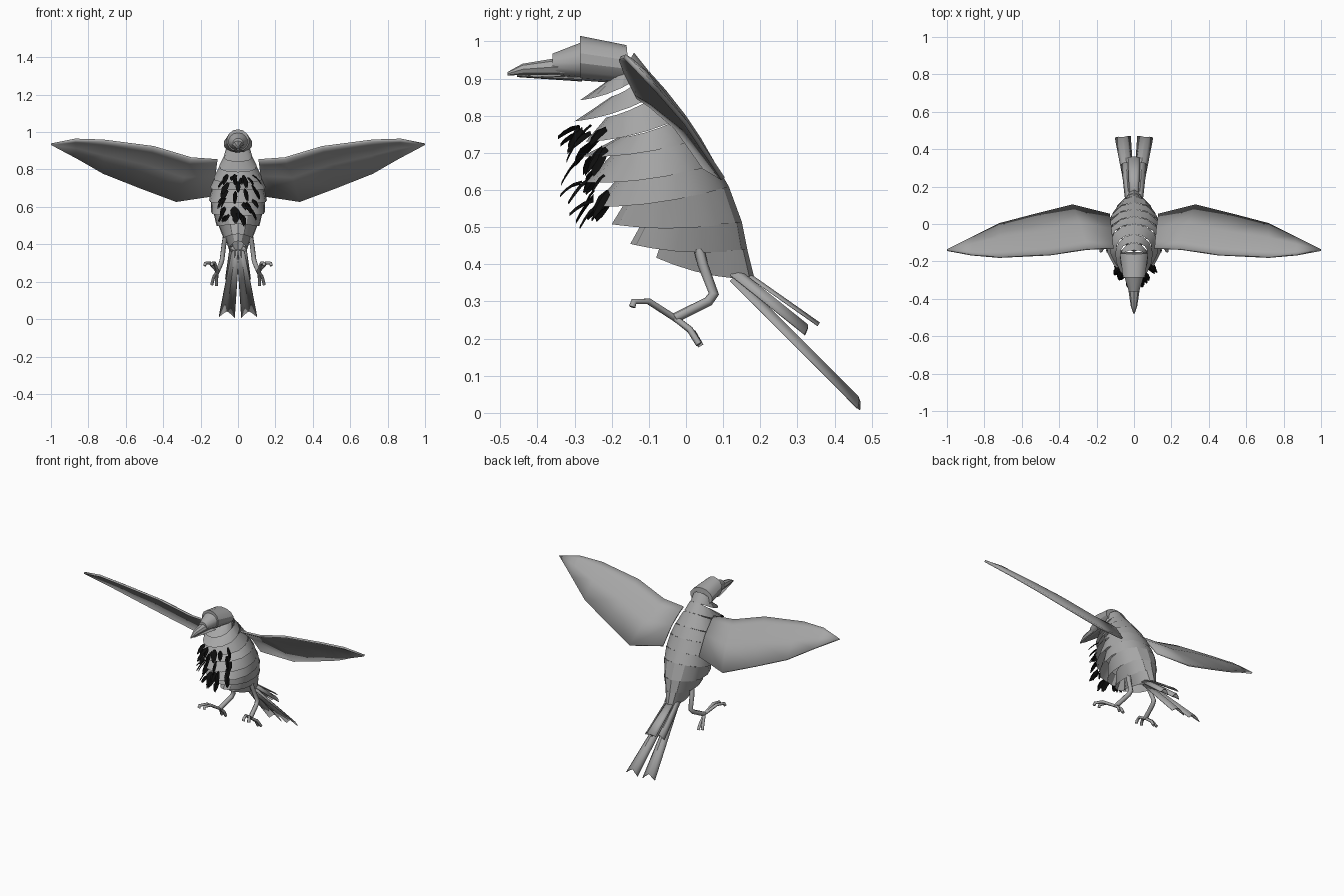
import bpy, bmesh, math, random
from mathutils import Vector

if "Cube" in bpy.data.objects:
    bpy.data.objects.remove(bpy.data.objects["Cube"], do_unlink=True)
random.seed(4)


def material(name, value):
    m = bpy.data.materials.new(name)
    m.use_nodes = True
    color = (value, value, value, 1)
    m.diffuse_color = color
    bsdf = m.node_tree.nodes["Principled BSDF"]
    bsdf.inputs["Base Color"].default_value = color
    bsdf.inputs["Roughness"].default_value = 0.8
    return m


GREY = material("plumage grey", 0.38)
BLACK = material("tuft black", 0.004)


def activate(obj):
    bpy.ops.object.select_all(action='DESELECT')
    obj.select_set(True)
    bpy.context.view_layer.objects.active = obj


def add_grid(name, rows, closed=False, caps=False, thickness=0, mat=GREY, smooth=30):
    """Skin a list of equal-length point rows."""
    bm = bmesh.new()
    vs = [[bm.verts.new(p) for p in row] for row in rows]
    n = len(rows[0])
    for a, b in zip(vs, vs[1:]):
        for i in range(n if closed else n - 1):
            j = (i + 1) % n
            bm.faces.new((a[i], a[j], b[j], b[i]))
    if caps:
        bm.faces.new(vs[0])
        bm.faces.new(vs[-1])
    bmesh.ops.remove_doubles(bm, verts=bm.verts, dist=0.0005)
    bmesh.ops.recalc_face_normals(bm, faces=bm.faces)
    mesh = bpy.data.meshes.new(name)
    bm.to_mesh(mesh)
    bm.free()
    mesh.materials.append(mat)
    obj = bpy.data.objects.new(name, mesh)
    bpy.context.collection.objects.link(obj)
    activate(obj)
    bpy.ops.object.shade_smooth_by_angle(angle=math.radians(smooth))
    if thickness:
        mod = obj.modifiers.new("thickness", 'SOLIDIFY')
        mod.thickness = thickness
        mod.offset = 0
    return obj


def section(front, back, width, sag=0.0, sides=14, egg=0.0):
    """Oval loop between two (y, z) points on the middle plane."""
    f, b = Vector((0, *front)), Vector((0, *back))
    loop = []
    for i in range(sides):
        t = math.tau * i / sides
        p = f.lerp(b, 0.5 - 0.5 * math.cos(t))
        p.x = width * math.sin(t) * (1 - egg * math.cos(t))
        p.z -= sag * math.sin(t) ** 2
        loop.append(p)
    return loop


def mirrored(points, side):
    return [Vector((p[0] * side, p[1], p[2])) for p in points]


# Overlapping feather skirts from neck to tail: front point, back point, half width
rims = [
    ((-.28, .895), (-.14, .97), .062),
    ((-.285, .842), (-.10, .92), .075),
    ((-.30, .785), (-.055, .87), .10),
    ((-.27, .73), (0, .80), .13),
    ((-.28, .69), (.04, .74), .148),
    ((-.27, .62), (.08, .67), .155),
    ((-.25, .555), (.115, .61), .145),
    ((-.20, .508), (.15, .515), .115),
    ((-.15, .455), (.165, .44), .078),
    ((-.08, .418), (.185, .36), .047),
]
for k, (upper, lower) in enumerate(zip(rims, rims[1:])):
    (fy, fz), back, w = upper
    top = section((fy + .085, fz + .01), back, w * .93, .01, egg=.1)
    rim = section(*lower, .015, egg=.1)
    add_grid(f"feather_skirt_{k + 1}", [top, rim], closed=True)

# Head, face and beak
add_grid("head", [section((-.15, .885), (-.16, .99), .078),
                  section((-.285, .895), (-.285, 1.015), .06)], True, True)
add_grid("face", [section((-.27, .90), (-.275, 1.0), .056),
                  section((-.36, .91), (-.36, .967), .028)], True, True)
add_grid("upper_beak", [section((-.31, .908), (-.32, .96), .036, sides=8),
                        section((-.44, .91), (-.44, .94), .017, sides=8),
                        section((-.48, .908), (-.48, .918), .003, sides=8)], True, True)
add_grid("lower_beak", [section((-.28, .892), (-.28, .905), .04, sides=8),
                        section((-.455, .904), (-.455, .91), .008, sides=8)], True, True)

leading = [(.11, -.13, .85), (.25, -.135, .86), (.45, -.165, .92),
           (.72, -.178, .955), (.87, -.165, .96), (1, -.14, .935)]
trailing = [(.13, .05, .66), (.33, .10, .63), (.53, .05, .705),
            (.72, 0, .78), (.86, -.07, .86), (1, -.14, .935)]


def wing(side, label):
    rows = []
    for t in (0, .15, .5, 1):
        row = []
        for a, b in zip(leading, trailing):
            a, b = Vector(a), Vector(b)
            camber = (a - b).length * .2 * t * (1 - t)
            row.append(a.lerp(b, t) + Vector((0, camber, camber)))
        rows.append(mirrored(row, side))
    add_grid(label + "_wing", rows, thickness=.012)


def tube(name, paths, radius):
    """Jointed limb made of beveled polylines."""
    curve = bpy.data.curves.new(name, 'CURVE')
    curve.dimensions = '3D'
    curve.bevel_depth = radius
    curve.bevel_resolution = 1
    curve.use_fill_caps = True
    for path in paths:
        sp = curve.splines.new('POLY')
        sp.points.add(len(path) - 1)
        for pt, co in zip(sp.points, path):
            pt.co = (*co, 1)
    curve.materials.append(GREY)
    obj = bpy.data.objects.new(name, curve)
    bpy.context.collection.objects.link(obj)
    activate(obj)
    bpy.ops.object.convert(target='MESH')


def leg(side, label):
    ankle = (.11, -.03, .255)
    tube(label + "_leg", [mirrored([(.065, .03, .46), (.075, .045, .40), (.085, .075, .32),
                                    (.09, .06, .30), ankle], side)], .014)
    toes = [[ankle, (.15, -.10, .30), (.175, -.14, .30), (.178, -.145, .285)],
            [ankle, (.125, -.10, .30), (.14, -.14, .30), (.14, -.145, .285)],
            [ankle, (.115, .02, .215), (.115, .04, .18)],
            [ankle, (.13, .01, .225), (.14, .035, .185)]]
    tube(label + "_foot", [mirrored(t, side) for t in toes], .009)


def feather(name, start, end, w0, w1, side, trough, notch):
    """Troughed tail feather with a notched end."""
    a, b = Vector(start), Vector(end)
    d = (b - a).normalized()
    across = d.cross(Vector((0, .75, 1))).normalized()
    up = across.cross(d)
    rows = []
    for t in (0, .5, 1):
        c, w = a.lerp(b, t), w0 + (w1 - w0) * t
        cut = d * (notch if t == 1 else 0)
        rows.append(mirrored([c - across * w, c - across * w * .5 + up * trough * .7 - cut * .5,
                              c + up * trough - cut, c + across * w * .5 + up * trough * .7 - cut * .5,
                              c + across * w], side))
    add_grid(name, rows, thickness=.004)


for side, label in ((1, "left"), (-1, "right")):
    wing(side, label)
    leg(side, label)
    feather(label + "_long_tail_feather", (.015, .12, .355), (.06, .465, .01), .02, .042, side, .022, .025)
    feather(label + "_short_tail_feather", (.03, .12, .37), (.042, .32, .21), .015, .026, side, .025, .01)
feather("middle_tail_feather", (0, .17, .365), (0, .355, .235), .025, .033, 1, .008, 0)

# Ragged black breast tufts curling out of the skirts
for k in range(30):
    z = random.uniform(.54, .77)
    ang = random.uniform(-.85, .85)
    reach = .25 if z > .6 else .21
    centre = Vector((.115 * math.sin(ang), -.04 - reach * math.cos(ang), z))
    out = Vector((math.sin(ang), -math.cos(ang), random.uniform(-.9, .1))).normalized()
    slant = Vector((math.cos(ang), math.sin(ang), random.uniform(-.7, .7))).normalized()
    length, width = random.uniform(.035, .065), random.uniform(.012, .024)
    rows = []
    for t, w in ((0, .6), (.4, 1), (.75, .8), (1, .2)):
        c = centre + out * length * t - Vector((0, 0, .03 * t * t))
        rows.append([c - slant * width * w, c + Vector((0, 0, .008)), c + slant * width * w])
    add_grid(f"breast_tuft_{k + 1}", rows, mat=BLACK)
